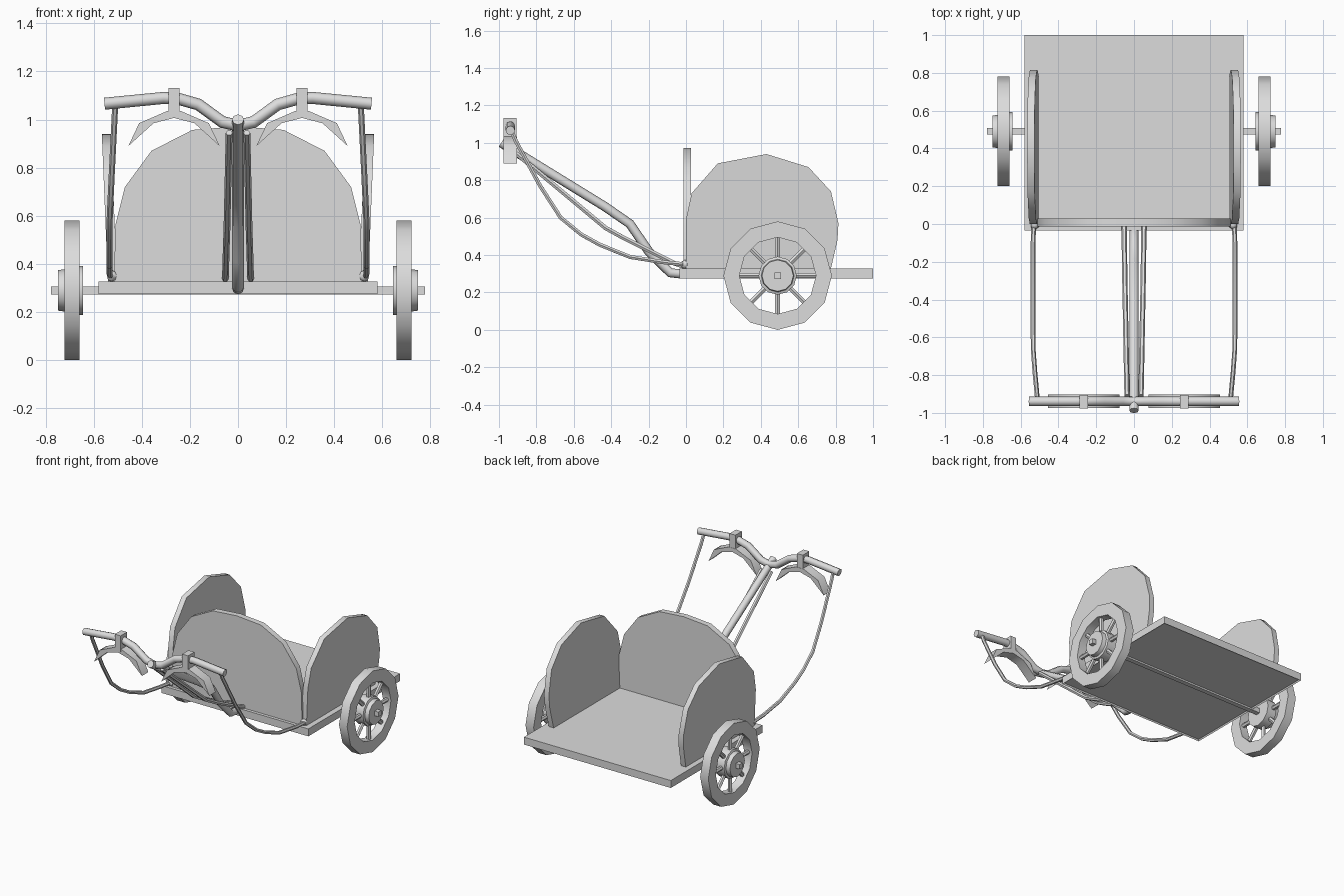
import bpy, bmesh, math
from mathutils import Vector

if "Cube" in bpy.data.objects:
    bpy.data.objects.remove(bpy.data.objects["Cube"])

grey = bpy.data.materials.new("light grey")
grey.diffuse_color = (0.72, 0.72, 0.72, 1)
grey.use_nodes = True
grey.node_tree.nodes["Principled BSDF"].inputs["Base Color"].default_value = grey.diffuse_color


def finish(ob, angle=50):
    """Give the part its colour and smooth only its soft edges."""
    ob.data.materials.clear()
    ob.data.materials.append(grey)
    bpy.ops.object.select_all(action='DESELECT')
    ob.select_set(True)
    bpy.context.view_layer.objects.active = ob
    if angle:
        bpy.ops.object.shade_smooth_by_angle(angle=math.radians(angle))
    return ob


def from_bmesh(name, bm, angle=50):
    bmesh.ops.recalc_face_normals(bm, faces=bm.faces)
    me = bpy.data.meshes.new(name)
    bm.to_mesh(me)
    bm.free()
    ob = bpy.data.objects.new(name, me)
    bpy.context.collection.objects.link(ob)
    return finish(ob, angle)


def box(name, lo, hi, recess=0):
    """Box, optionally with its underside set back inside a thin rim."""
    bm = bmesh.new()
    bmesh.ops.create_cube(bm, size=1)
    for v in bm.verts:
        v.co = Vector([lo[i] + (v.co[i] + 0.5) * (hi[i] - lo[i]) for i in range(3)])
    bm.normal_update()
    if recess:
        low = [f for f in bm.faces if f.normal.z < -0.9]
        bmesh.ops.inset_region(bm, faces=low, thickness=0.008)
        bmesh.ops.translate(bm, vec=(0, 0, recess), verts=low[0].verts)
    return from_bmesh(name, bm, 0)


def plate(name, points, offset):
    """Extrude a closed 3D outline along an offset."""
    bm = bmesh.new()
    face = bm.faces.new([bm.verts.new(p) for p in points])
    new = bmesh.ops.extrude_face_region(bm, geom=[face], use_keep_orig=True)["geom"]
    bmesh.ops.translate(bm, vec=offset, verts=[g for g in new if isinstance(g, bmesh.types.BMVert)])
    return from_bmesh(name, bm)


def tube(name, points, radius, res=2):
    cu = bpy.data.curves.new(name, 'CURVE')
    cu.dimensions = '3D'
    cu.bevel_depth = radius
    cu.bevel_resolution = res
    cu.use_fill_caps = True
    sp = cu.splines.new('POLY')
    sp.points.add(len(points) - 1)
    for p, co in zip(sp.points, points):
        p.co = (*co, 1)
    ob = bpy.data.objects.new(name, cu)
    bpy.context.collection.objects.link(ob)
    bpy.ops.object.select_all(action='DESELECT')
    ob.select_set(True)
    bpy.context.view_layer.objects.active = ob
    bpy.ops.object.convert(target='MESH')
    return finish(bpy.context.object)


def lathe_x(name, profile, centre, sides=12, closed=False):
    """Turn (x, radius) points around an axis parallel to x."""
    bm = bmesh.new()
    rings = []
    for x, r in profile:
        rings.append([bm.verts.new((x, centre[0] + r * math.sin(2 * math.pi * k / sides),
                                    centre[1] + r * math.cos(2 * math.pi * k / sides)))
                      for k in range(sides)])
    pairs = list(zip(rings, rings[1:]))
    if closed:
        pairs.append((rings[-1], rings[0]))
    else:
        bm.faces.new(rings[0])
        bm.faces.new(rings[-1])
    for a, b in pairs:
        for k in range(sides):
            n = (k + 1) % sides
            bm.faces.new((a[k], a[n], b[n], b[k]))
    return from_bmesh(name, bm)


# Platform with a slightly recessed underside
box("platform", (-0.58, -0.035, 0.275), (0.58, 1.0, 0.328), recess=0.01)

# Rounded front board
half = [(0.515, 0.328), (0.51, 0.56), (0.47, 0.72), (0.36, 0.87), (0.19, 0.957)]
outline = half + [(0, 0.972)] + [(-x, z) for x, z in reversed(half)]
plate("front_board", [(x, -0.013, z) for x, z in outline], (0, 0.041, 0))

# Side boards, leaning slightly outward
side = [(0, 0.328), (0, 0.59), (0.03, 0.73), (0.17, 0.89), (0.43, 0.94),
        (0.655, 0.87), (0.775, 0.74), (0.815, 0.57), (0.81, 0.48), (0.775, 0.328)]
for s, tag in ((-1, "left"), (1, "right")):
    plate(tag + "_side_board",
          [(s * (0.503 + (z - 0.33) * 0.041), y, z) for y, z in side], (s * 0.038, 0, 0))

# Square axle and wheels
CY, CZ = 0.49, 0.29
box("axle", (-0.778, CY - 0.017, CZ - 0.017), (0.778, CY + 0.017, CZ + 0.017))
for s, tag in ((-1, "left"), (1, "right")):
    rim = [(0.658, 0.29), (0.722, 0.29), (0.722, 0.205), (0.658, 0.205)]
    lathe_x(tag + "_wheel_rim", [(s * x, r) for x, r in rim], (CY, CZ), 12, True)
    hub = [(0.644, 0.102), (0.715, 0.102), (0.72, 0.088), (0.749, 0.084)]
    lathe_x(tag + "_wheel_hub", [(s * x, r) for x, r in hub], (CY, CZ), 12)
    for k in range(8):
        a = k * math.pi / 4
        d = Vector((0, math.sin(a), math.cos(a)))
        c = Vector((s * 0.69, CY, CZ))
        tube(f"{tag}_spoke_{k + 1}", [c + d * 0.08, c + d * 0.215], 0.015, 1)

# Draught pole
tube("draught_pole", [(0, y, z) for y, z in (
    (-0.03, 0.30), (-0.085, 0.305), (-0.20, 0.42), (-0.30, 0.567),
    (-0.435, 0.66), (-0.988, 1.0))], 0.025)

# Yoke beam with a dip at the pole
arm = [(0.555, 1.066), (0.31, 1.09), (0.25, 1.087), (0.165, 1.063), (0.065, 0.99)]
path = [(-x, z) for x, z in arm] + [(0, 0.975)] + [(x, z) for x, z in reversed(arm)]
tube("yoke", [(x, -0.939, z) for x, z in path], 0.025)

for s, tag in ((-1, "left"), (1, "right")):
    # Brace rods beside the pole
    tube(tag + "_brace_rod", [(s * x, y, z) for x, y, z in (
        (0.053, 0.0, 0.335), (0.052, -0.06, 0.355), (0.048, -0.33, 0.49),
        (0.046, -0.43, 0.545), (0.037, -0.91, 0.945))], 0.014, 1)
    # Reins from the platform to the yoke ends
    tube(tag + "_rein", [(s * x, y, z) for x, y, z in (
        (0.53, 0.0, 0.35), (0.535, -0.11, 0.36), (0.535, -0.30, 0.39), (0.535, -0.46, 0.455),
        (0.535, -0.56, 0.51), (0.533, -0.67, 0.60), (0.525, -0.78, 0.77),
        (0.513, -0.91, 1.01), (0.51, -0.935, 1.07))], 0.0125, 1)
    # Knot at the lower rein end
    bm = bmesh.new()
    bmesh.ops.create_uvsphere(bm, u_segments=6, v_segments=4, radius=0.024)
    bmesh.ops.translate(bm, vec=(s * 0.525, -0.005, 0.35), verts=bm.verts)
    from_bmesh(tag + "_rein_knot", bm)
    # Yoke clamp and curved neck saddle
    c = s * 0.266
    box(tag + "_yoke_clamp", (c - 0.023, -0.977, 1.015), (c + 0.023, -0.905, 1.132))
    saddle = [(-0.19, 0.89), (-0.145, 0.985), (-0.03, 1.035), (0.03, 1.035), (0.145, 0.985),
              (0.19, 0.89), (0.085, 0.985), (0.0, 1.007), (-0.085, 0.985)]
    plate(tag + "_neck_saddle", [(c + x, -0.975, z) for x, z in saddle], (0, 0.072, 0))
